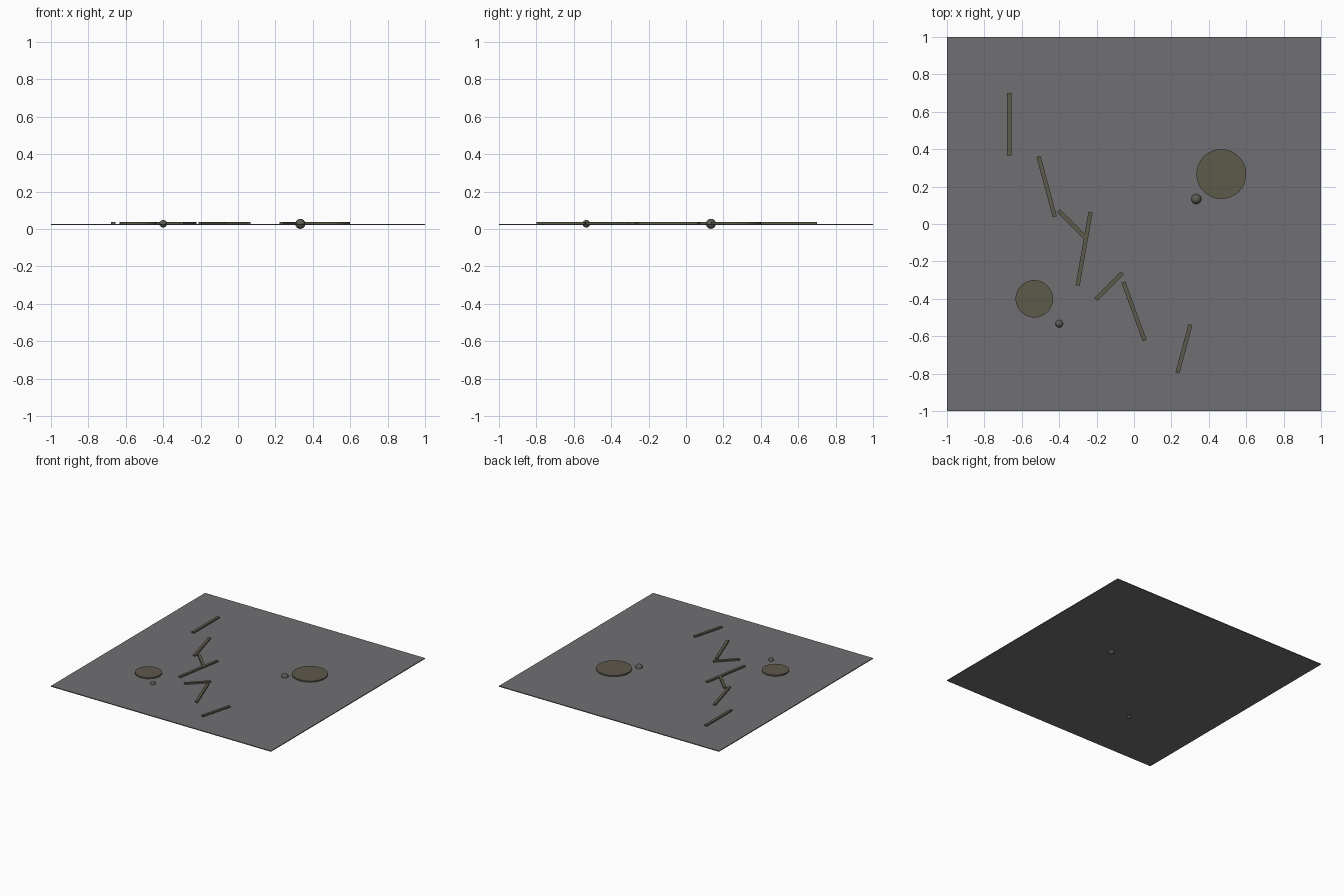
import bpy
from math import radians

cube = bpy.data.objects.get("Cube")
if cube:
    bpy.data.objects.remove(cube, do_unlink=True)


def material(name, colour):
    mat = bpy.data.materials.new(name)
    mat.use_nodes = True
    mat.diffuse_color = (*colour, 1)
    mat.node_tree.nodes["Principled BSDF"].inputs["Base Color"].default_value = (*colour, 1)
    return mat


SLATE = material("slate grey", (0.16, 0.16, 0.175))
MOSS = material("moss brown", (0.11, 0.10, 0.07))
STONE = material("stone grey", (0.10, 0.11, 0.09))

PLATE_TOP = 0.027
PLATE_THICK = 0.0067
RELIEF = 0.0105      # height of raised parts above the plate


def finish(name, mat, smooth=False):
    obj = bpy.context.object
    obj.name = name
    obj.data.materials.append(mat)
    if smooth:
        bpy.ops.object.shade_smooth_by_angle(angle=radians(40))
    return obj


def box(name, x, y, top, size, turn, mat):
    bpy.ops.mesh.primitive_cube_add(size=1, location=(x, y, top - size[2] / 2),
                                    rotation=(0, 0, radians(turn)))
    bpy.context.object.scale = size
    finish(name, mat)


# Ground plate
box("ground_plate", 0, 0, PLATE_TOP, (2, 2, PLATE_THICK), 0, SLATE)

# Narrow raised bars: x, y, length, turn from the y axis
bars = [
    (-0.667, 0.533, 0.333, 0),
    (-0.467, 0.2, 0.333, 15),
    (-0.333, 0, 0.2, 45),
    (-0.267, -0.133, 0.4, -10),
    (-0.133, -0.333, 0.2, -45),
    (0, -0.467, 0.333, 20),
    (0.267, -0.667, 0.267, -15),
]
for i, (x, y, length, turn) in enumerate(bars, 1):
    box(f"bar_{i}", x, y, PLATE_TOP + RELIEF, (0.022, length, 0.0133), turn, MOSS)

# Round raised discs
for name, x, y, radius in (("large_disc", 0.467, 0.267, 0.133),
                           ("small_disc", -0.533, -0.4, 0.1)):
    bpy.ops.mesh.primitive_cylinder_add(vertices=64, radius=radius, depth=0.0133,
                                        location=(x, y, PLATE_TOP + RELIEF - 0.0067))
    finish(name, MOSS, True)

# Balls sunk halfway through the plate
for name, x, y, radius in (("large_ball", 0.333, 0.133, 0.0267),
                           ("small_ball", -0.4, -0.533, 0.02)):
    bpy.ops.mesh.primitive_uv_sphere_add(segments=32, ring_count=16, radius=radius,
                                         location=(x, y, 0.0275))
    finish(name, STONE, True)
